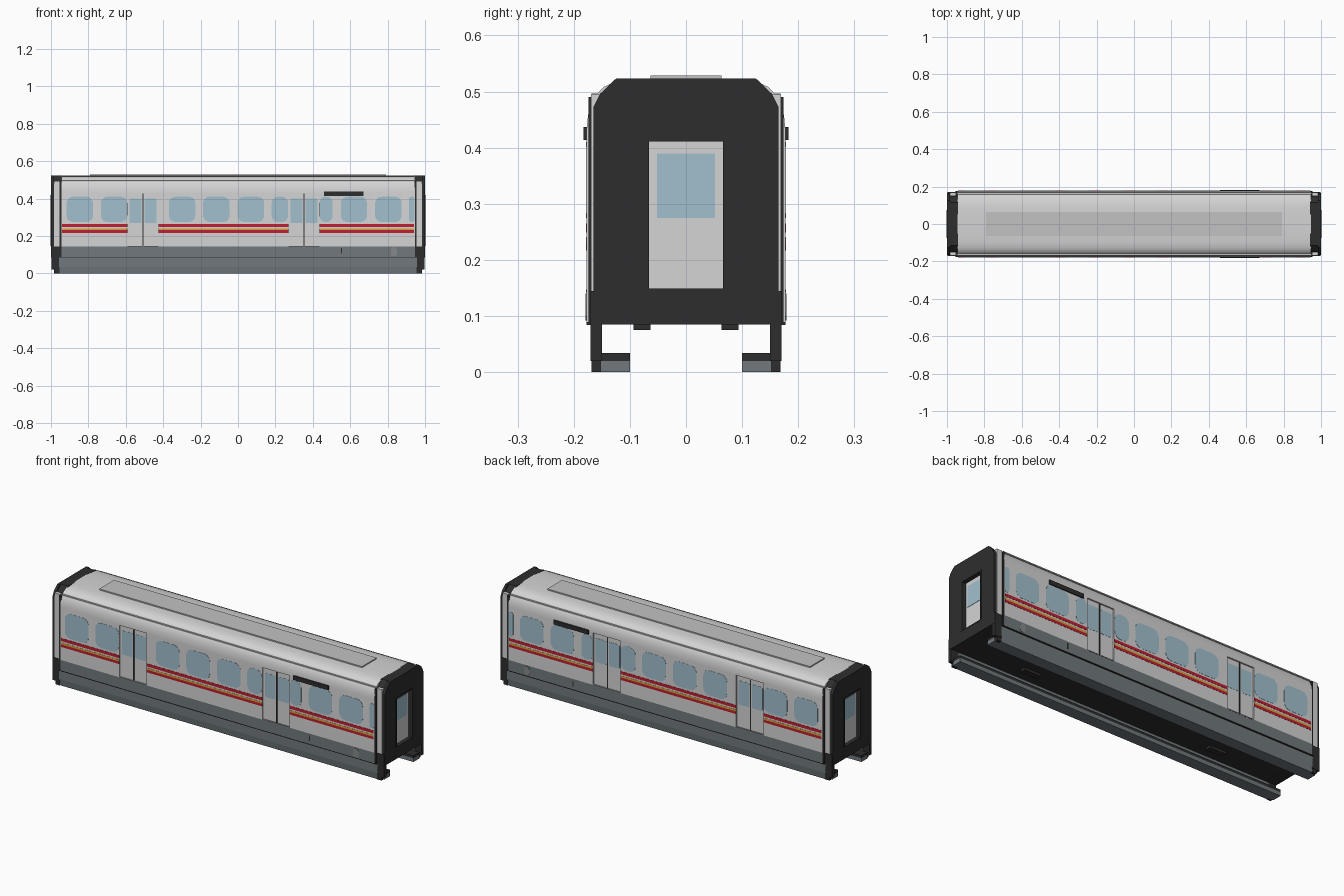
import bpy, bmesh, math

if "Cube" in bpy.data.objects:
    bpy.data.objects.remove(bpy.data.objects["Cube"])

# ---------- materials ----------
def material(name, rgb):
    m = bpy.data.materials.new(name)
    m.diffuse_color = (*rgb, 1)
    m.use_nodes = True
    m.node_tree.nodes["Principled BSDF"].inputs["Base Color"].default_value = m.diffuse_color
    return m

WHITE = material("white paint", (0.66, 0.66, 0.67))
SLATE = material("slate grey", (0.165, 0.19, 0.205))
BLACK = material("black rubber", (0.027, 0.027, 0.027))
GLASS = material("blue glass", (0.36, 0.53, 0.62))
RED = material("stripe red", (0.52, 0.014, 0.03))
YELLOW = material("stripe yellow", (0.68, 0.36, 0.05))
PANEL = material("roof panel grey", (0.54, 0.54, 0.55))
TRIM = material("trim grey", (0.24, 0.25, 0.26))

# ---------- helpers ----------
def finish(name, bm, mat, mirror):
    bmesh.ops.recalc_face_normals(bm, faces=bm.faces)
    me = bpy.data.meshes.new(name)
    bm.to_mesh(me)
    bm.free()
    ob = bpy.data.objects.new(name, me)
    bpy.context.collection.objects.link(ob)
    me.materials.append(mat)
    if mirror:
        mod = ob.modifiers.new("mirror", 'MIRROR')
        mod.use_axis = ('x' in mirror, 'y' in mirror, False)
        mod.use_mirror_merge = False
    return ob

def sweep(bm, pts, offset):
    """Close a polygon of 3D points and extrude it into a solid."""
    face = bm.faces.new([bm.verts.new(p) for p in pts])
    ext = bmesh.ops.extrude_face_region(bm, geom=[face], use_keep_orig=True)
    vs = [g for g in ext['geom'] if isinstance(g, bmesh.types.BMVert)]
    bmesh.ops.translate(bm, verts=vs, vec=offset)

def prism(name, pts, x0, x1, mat, mirror=''):
    bm = bmesh.new()
    sweep(bm, [(x0, y, z) for y, z in pts], (x1 - x0, 0, 0))
    return finish(name, bm, mat, mirror)

def boxes(name, dims, mat, mirror=''):
    bm = bmesh.new()
    for x0, x1, y0, y1, z0, z1 in dims:
        sweep(bm, [(x0, y0, z0), (x1, y0, z0), (x1, y1, z0), (x0, y1, z0)], (0, 0, z1 - z0))
    return finish(name, bm, mat, mirror)

def rounded_plates(name, rects, y0, y1, mat, r, mirror='y'):
    """Thin rounded plates on the side wall; rects are (x0, x1, z0, z1)."""
    bm = bmesh.new()
    for x0, x1, z0, z1 in rects:
        q = min(r, (x1 - x0) * 0.45, (z1 - z0) * 0.45)
        pts = []
        for k, (cx, cz) in enumerate([(x1 - q, z1 - q), (x0 + q, z1 - q), (x0 + q, z0 + q), (x1 - q, z0 + q)]):
            for i in range(6):
                a = math.pi / 2 * (k + i / 5)
                pts.append((cx + q * math.cos(a), y0, cz + q * math.sin(a)))
        sweep(bm, pts, (0, y1 - y0, 0))
    return finish(name, bm, mat, mirror)

W = 0.177            # half width of the side wall
DOORS = [(-0.59, -0.425), (0.27, 0.435)]

# ---------- body shell ----------
half = [(W, 0.088), (W, 0.145), (W, 0.435), (0.1745, 0.458), (0.169, 0.478),
        (0.160, 0.495), (0.147, 0.508), (0.128, 0.517), (0.095, 0.521), (0.05, 0.523)]
body = prism("body_shell", half + [(-y, z) for y, z in reversed(half)], -0.945, 0.945, WHITE)
body.data.materials.append(SLATE)
body.data.materials.append(BLACK)
for p in body.data.polygons:
    if p.normal.z < -0.9:
        p.material_index = 2
    elif p.center.z < 0.145:
        p.material_index = 1

# shallow door recesses
cutter = boxes("door_cutter", [(a, b, W - 0.008, W + 0.03, 0.147, 0.428) for a, b in DOORS], WHITE, 'y')
cutter.hide_render = True
mod = body.modifiers.new("door recess", 'BOOLEAN')
mod.operation = 'DIFFERENCE'
mod.solver = 'EXACT'
mod.object = cutter
bpy.context.view_layer.objects.active = body
body.select_set(True)
bpy.ops.object.modifier_apply(modifier=mod.name)
bpy.data.objects.remove(cutter)
bpy.ops.object.shade_smooth_by_angle(angle=math.radians(28))

# ---------- roof ----------
boxes("roof_panel", [(-0.79, 0.79, -0.063, 0.063, 0.518, 0.529)], PANEL)
boxes("roof_gutter", [(-0.945, 0.945, 0.155, 0.168, 0.491, 0.497)], PANEL, 'y')

# ---------- side windows ----------
spans = [(-0.917, -0.775), (-0.733, -0.592), (-0.37, -0.228), (-0.187, -0.045), (-0.003, 0.14),
         (0.18, 0.268), (0.437, 0.505), (0.55, 0.69), (0.733, 0.875), (0.915, 0.943)]
rounded_plates("side_windows", [(a, b, 0.275, 0.41) for a, b in spans], W - 0.003, W + 0.001, GLASS, 0.035)

# ---------- sliding doors ----------
leaf, seam, sill = [], [], []
for a, b in DOORS:
    c = (a + b) / 2
    leaf += [(a + 0.01, c - 0.008, 0.27, 0.40), (c + 0.008, b - 0.01, 0.27, 0.40)]
    seam.append((c - 0.003, c + 0.003, W - 0.011, W - 0.005, 0.147, 0.428))
    sill.append((a, b, W - 0.01, W + 0.001, 0.142, 0.147))
rounded_plates("door_windows", leaf, W - 0.011, W - 0.007, GLASS, 0.006)
boxes("door_seams", seam, BLACK, 'y')
boxes("door_sills", sill, TRIM, 'y')

# ---------- painted stripes ----------
runs = [(-0.94, DOORS[0][0]), (DOORS[0][1], DOORS[1][0]), (DOORS[1][1], 0.94)]
for name, z0, z1, mat in [("upper_red_stripe", 0.249, 0.265, RED),
                          ("yellow_stripe", 0.231, 0.241, YELLOW),
                          ("lower_red_stripe", 0.217, 0.231, RED)]:
    boxes(name, [(a, b, W - 0.002, W + 0.001, z0, z1) for a, b in runs], mat, 'y')

# ---------- side details ----------
boxes("destination_sign", [(0.46, 0.67, W - 0.004, W + 0.006, 0.414, 0.437)], BLACK, 'y')
rounded_plates("service_hatch", [(0.817, 0.85, 0.092, 0.14)], W - 0.002, W + 0.002, TRIM, 0.016)
boxes("side_handle", [(0.552, 0.557, W - 0.002, W + 0.002, 0.105, 0.135)], BLACK, 'y')
boxes("lower_seam", [(-0.955, 0.955, 0.16, W, 0.084, 0.089)], BLACK, 'y')

# ---------- skirts and underside ----------
prism("side_skirt", [(0.170, 0.086), (0.170, 0.035), (0.165, 0.0), (0.10, 0.0), (0.10, 0.02),
                     (0.153, 0.02), (0.153, 0.086)], -0.957, 0.957, SLATE, 'y')
boxes("skirt_liner", [(-0.955, 0.955, 0.10, 0.156, 0.02, 0.034)], BLACK, 'y')
boxes("floor_mounts", [(0.52, 0.62, 0.063, 0.094, 0.075, 0.09)], BLACK, 'xy')

# ---------- car ends ----------
def end_profile(w):
    """Upside-down U around the end doorway."""
    outer = [(w, 0.085), (w, 0.472), (w - 0.012, 0.496), (w - 0.040, 0.523)]
    inner = [(0.066, 0.085), (0.066, 0.411)]
    left = outer + [(-y, z) for y, z in reversed(outer)]
    return left + [(-y, z) for y, z in inner] + list(reversed(inner))

prism("end_block", end_profile(0.155), 0.94, 0.986, BLACK, 'x')
prism("end_plate", end_profile(0.165), 0.985, 1.0, BLACK, 'x')
boxes("end_sill", [(0.94, 1.0, -0.066, 0.066, 0.085, 0.148)], BLACK, 'x')
boxes("end_door", [(0.94, 0.978, -0.066, 0.066, 0.148, 0.411)], WHITE, 'x')
boxes("end_door_window", [(0.975, 0.980, -0.052, 0.052, 0.275, 0.39)], GLASS, 'x')
boxes("end_door_frame", [(0.995, 1.002, -0.074, -0.066, 0.146, 0.419),
                         (0.995, 1.002, 0.066, 0.074, 0.146, 0.419),
                         (0.995, 1.002, -0.066, 0.066, 0.411, 0.419),
                         (0.995, 1.001, -0.070, 0.070, 0.144, 0.149)], BLACK, 'x')

# corner posts, seals and black lower corners
boxes("corner_post", [(0.954, 0.985, 0.150, 0.169, 0.145, 0.495)], WHITE, 'xy')
boxes("corner_seal", [(0.943, 0.954, 0.150, 0.174, 0.085, 0.49)], BLACK, 'xy')
boxes("lower_corner", [(0.954, 0.998, 0.150, 0.170, 0.02, 0.145),
                       (0.954, 0.980, 0.150, 0.168, 0.0, 0.02)], BLACK, 'xy')
boxes("skirt_end_flange", [(0.955, 0.985, 0.10, 0.152, 0.0, 0.02)], SLATE, 'xy')
boxes("skirt_end_liner", [(0.953, 0.985, 0.10, 0.152, 0.02, 0.034)], BLACK, 'xy')
